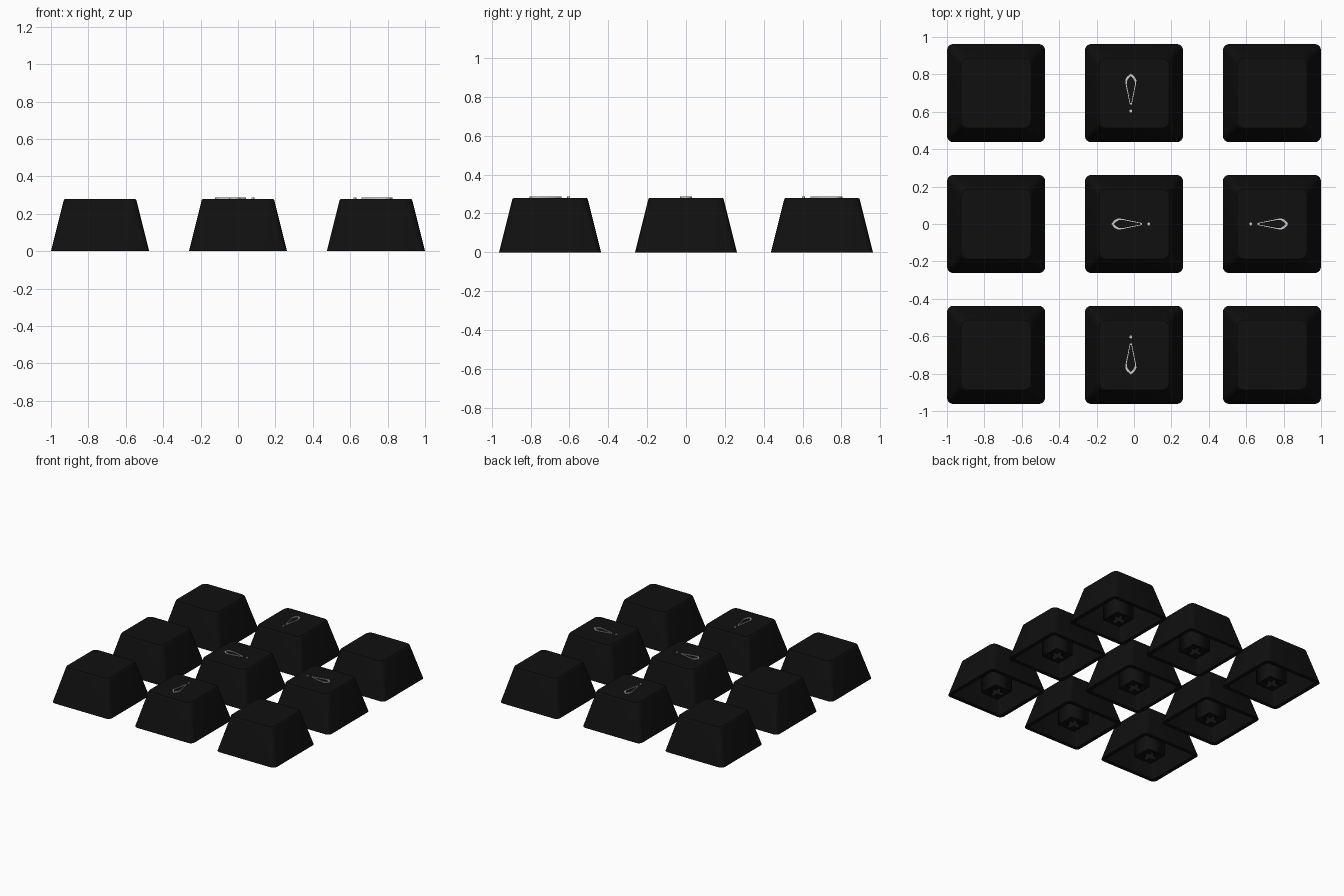
import bpy, bmesh
from math import pi, cos, sin

if "Cube" in bpy.data.objects:
    bpy.data.objects.remove(bpy.data.objects["Cube"])


def material(name, value):
    m = bpy.data.materials.new(name)
    m.diffuse_color = (value, value, value, 1)
    m.use_nodes = True
    m.node_tree.nodes["Principled BSDF"].inputs["Base Color"].default_value = m.diffuse_color
    return m


black = material("black_plastic", 0.005)
silver = material("legend_silver", 0.6)


def rounded_square(half, r, z, seg=4):
    pts = []
    for q, (sx, sy) in enumerate([(1, 1), (-1, 1), (-1, -1), (1, -1)]):
        for i in range(seg + 1):
            a = (q + i / seg) * pi / 2
            pts.append((sx * (half - r) + r * cos(a), sy * (half - r) + r * sin(a), z))
    return pts


def cap_mesh():
    # closed skin: cavity ceiling, down the inside wall, round the rim, up the outside
    profile = [(0.170, 0.03, 0.245), (0.232, 0.02, 0.0), (0.2625, 0.034, 0.0),
               (0.1955, 0.042, 0.268), (0.193, 0.041, 0.275), (0.187, 0.038, 0.280)]
    bm = bmesh.new()
    rings = [[bm.verts.new(p) for p in rounded_square(*ring)] for ring in profile]
    n = len(rings[0])
    for a, b in zip(rings, rings[1:]):
        for i in range(n):
            bm.faces.new((a[i], a[(i + 1) % n], b[(i + 1) % n], b[i]))
    bm.faces.new(rings[0])
    bm.faces.new(rings[-1])
    bmesh.ops.recalc_face_normals(bm, faces=bm.faces)
    mesh = bpy.data.meshes.new("keycap")
    bm.to_mesh(mesh)
    bm.free()
    mesh.materials.append(black)
    return mesh


def plate_mesh(name, outlines, z0, z1, mat):
    # flat outlines with holes, extruded between two heights
    cu = bpy.data.curves.new(name, 'CURVE')
    cu.dimensions = '2D'
    cu.fill_mode = 'BOTH'
    cu.extrude = (z1 - z0) / 2
    for pts in outlines:
        sp = cu.splines.new('POLY')
        sp.points.add(len(pts) - 1)
        for p, (x, y) in zip(sp.points, pts):
            p.co = (x, y, 0, 1)
        sp.use_cyclic_u = True
    tmp = bpy.data.objects.new(name, cu)
    bpy.context.collection.objects.link(tmp)
    bpy.context.view_layer.update()
    mesh = bpy.data.meshes.new_from_object(tmp.evaluated_get(bpy.context.evaluated_depsgraph_get()))
    bpy.data.objects.remove(tmp)
    for v in mesh.vertices:
        v.co.z += (z0 + z1) / 2
    mesh.materials.clear()
    mesh.materials.append(mat)
    return mesh


def mirror_y(side):
    return side + [(x, -y) for x, y in reversed(side) if y > 1e-6]


# stem: square post with a cross-shaped socket
s, a, b = 0.08, 0.058, 0.018
square = [(-s, -s), (s, -s), (s, s), (-s, s)]
cross = [(a, -b), (a, b), (b, b), (b, a), (-b, a), (-b, b),
         (-a, b), (-a, -b), (-b, -b), (-b, -a), (b, -a), (b, -b)]
stem = plate_mesh("stem", [square, cross], 0.01, 0.25, black)

# direction mark: slim leaf outline pointing +x, plus a dot at its tail
leaf_out = mirror_y([(0.105, 0), (0.085, 0.022), (0.068, 0.030), (0.045, 0.027), (-0.06, 0.005)])
leaf_in = mirror_y([(0.092, 0), (0.076, 0.014), (0.063, 0.021), (0.045, 0.022), (-0.053, 0.003)])
dot = [(-0.096 + 0.008 * cos(i * pi / 4), 0.008 * sin(i * pi / 4)) for i in range(8)]
mark = plate_mesh("mark", [leaf_out, leaf_in, dot], 0.272, 0.287, silver)

cap = cap_mesh()


def place(name, mesh, x, y, turn=0):
    ob = bpy.data.objects.new(name, mesh)
    bpy.context.collection.objects.link(ob)
    ob.location = (x, y, 0)
    ob.rotation_euler.z = turn
    return ob


# three by three grid of keys
DX, DY = 0.7375, 0.70
marks = {(0, 1): pi / 2, (0, 0): pi, (1, 0): 0, (0, -1): -pi / 2}
first = None
for r in (-1, 0, 1):
    for c in (-1, 0, 1):
        tag = f"{r + 2}_{c + 2}"
        first = place("keycap_" + tag, cap, c * DX, r * DY)
        place("stem_" + tag, stem, c * DX, r * DY)
        if (c, r) in marks:
            ox = -0.017 if c == 0 else -0.017 + 0.0
            place("direction_mark_" + tag, mark, c * DX + ox, r * DY, marks[(c, r)])

# smooth the shared cap mesh, keeping its edges sharp
for p in cap.polygons:
    p.use_smooth = True
cap.set_sharp_from_angle(angle=0.6)
